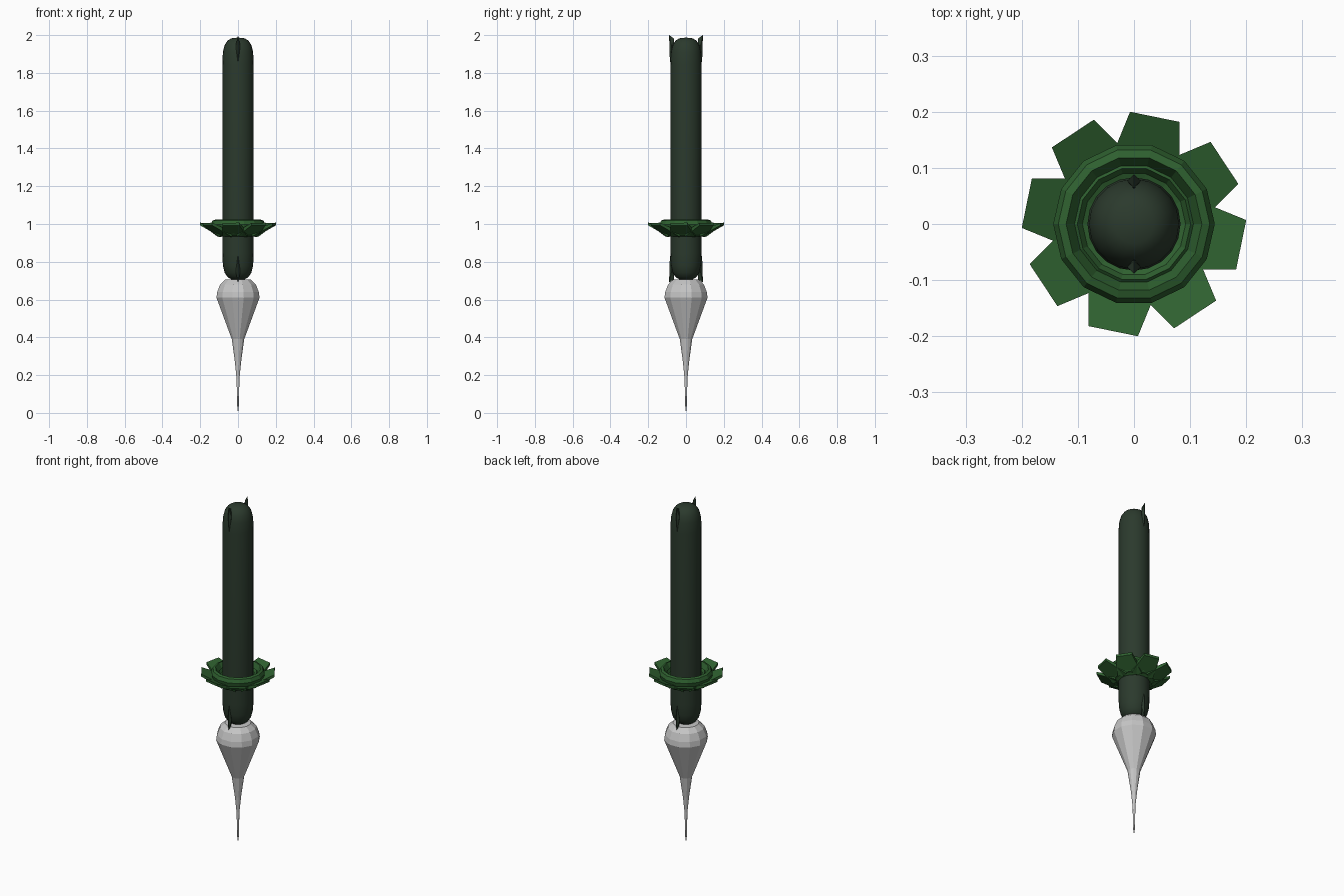
import bpy, bmesh, math
from mathutils import Matrix, Vector

if "Cube" in bpy.data.objects:
    bpy.data.objects.remove(bpy.data.objects["Cube"])


def material(name, rgb):
    m = bpy.data.materials.new(name)
    m.diffuse_color = (*rgb, 1)
    m.use_nodes = True
    m.node_tree.nodes["Principled BSDF"].inputs["Base Color"].default_value = m.diffuse_color
    return m


DARK = material("dark green", (0.024, 0.042, 0.026))
GREEN = material("leaf green", (0.028, 0.118, 0.029))
SILVER = material("pale grey", (0.56, 0.56, 0.56))


def finish(name, bm, mat, smooth=None):
    bmesh.ops.recalc_face_normals(bm, faces=bm.faces)
    me = bpy.data.meshes.new(name)
    bm.to_mesh(me)
    bm.free()
    me.materials.append(mat)
    ob = bpy.data.objects.new(name, me)
    bpy.context.collection.objects.link(ob)
    if smooth:
        bpy.ops.object.select_all(action='DESELECT')
        ob.select_set(True)
        bpy.context.view_layer.objects.active = ob
        bpy.ops.object.shade_smooth_by_angle(angle=math.radians(smooth))
    return ob


def lathe(name, profile, sides, mat, closed=False, smooth=None, turn=0.0):
    """Spin (radius, height) points around z."""
    bm = bmesh.new()
    rings = []
    for r, z in profile:
        if r == 0:
            rings.append([bm.verts.new((0, 0, z))] * sides)
        else:
            angles = [turn + math.tau * i / sides for i in range(sides)]
            rings.append([bm.verts.new((r * math.cos(a), r * math.sin(a), z)) for a in angles])
    pairs = list(zip(rings, rings[1:]))
    if closed:
        pairs.append((rings[-1], rings[0]))
    for a, b in pairs:
        for i in range(sides):
            j = (i + 1) % sides
            quad = list(dict.fromkeys((a[i], a[j], b[j], b[i])))
            bm.faces.new(quad)
    return finish(name, bm, mat, smooth)


# Spinning tip
lathe("pointed_tip", [(0, 0), (0.004, 0.03), (0.008, 0.18), (0.017, 0.27), (0.034, 0.39),
                      (0.118, 0.61), (0.114, 0.64), (0.098, 0.68), (0.07, 0.705), (0, 0.71)],
      12, SILVER, turn=math.radians(15))

# Rounded rod, both ends mirrored about its middle
MID = 1.345
end = [(0, 0.642), (0.035, 0.638), (0.055, 0.626), (0.071, 0.602), (0.08, 0.565), (0.083, 0.5)]
profile = [(r, MID + h) for r, h in end] + [(r, MID - h) for r, h in reversed(end)]
lathe("rod", profile, 20, DARK, smooth=30)

# Diamond-section spikes on the front and back of each rod end
for sy in (-1, 1):
    for sz, label in ((1, "top"), (-1, "bottom")):
        bm = bmesh.new()
        # outer edge, tip, inner edge and the two flanks
        pts = [(0, 0.081, 0.49), (0, 0.088, 0.56), (0, 0.089, 0.655), (0, 0.064, 0.637),
               (0, 0.06, 0.55), (0.012, 0.077, 0.60), (-0.012, 0.077, 0.60)]
        v = [bm.verts.new((x, sy * y, MID + sz * h)) for x, y, h in pts]
        for flank in (v[5], v[6]):
            for i in range(5):
                bm.faces.new((v[i], v[(i + 1) % 5], flank))
        finish(label + ("_front" if sy < 0 else "_back") + "_spike", bm, DARK)

# Cupped collar around the rod
lathe("collar", [(0.08, 0.935), (0.11, 0.942), (0.138, 0.975), (0.144, 0.998), (0.135, 1.018),
                 (0.121, 1.023), (0.106, 0.995), (0.101, 1.0), (0.092, 0.985), (0.08, 0.98)],
      14, GREEN, closed=True)

# Eight skewed petals rising outward
outline = [(-0.050, 0.095), (-0.007, 0.200), (0.081, 0.182), (0.081, 0.075)]
for k in range(8):
    bm = bmesh.new()
    turn = Matrix.Rotation(k * math.tau / 8, 3, 'Z')
    layers = []
    for thick in (0, 1):
        row = []
        for x, y in outline:
            r = math.hypot(x, y)
            z = 0.932 + 0.06 * (r - 0.107) / 0.092
            z += thick * (0.014 if r > 0.15 else 0.026)
            row.append(bm.verts.new(turn @ Vector((x, y, z))))
        layers.append(row)
    low, high = layers
    bm.faces.new(low)
    bm.faces.new(high)
    for i in range(4):
        j = (i + 1) % 4
        bm.faces.new((low[i], low[j], high[j], high[i]))
    finish(f"petal_{k + 1}", bm, GREEN)
